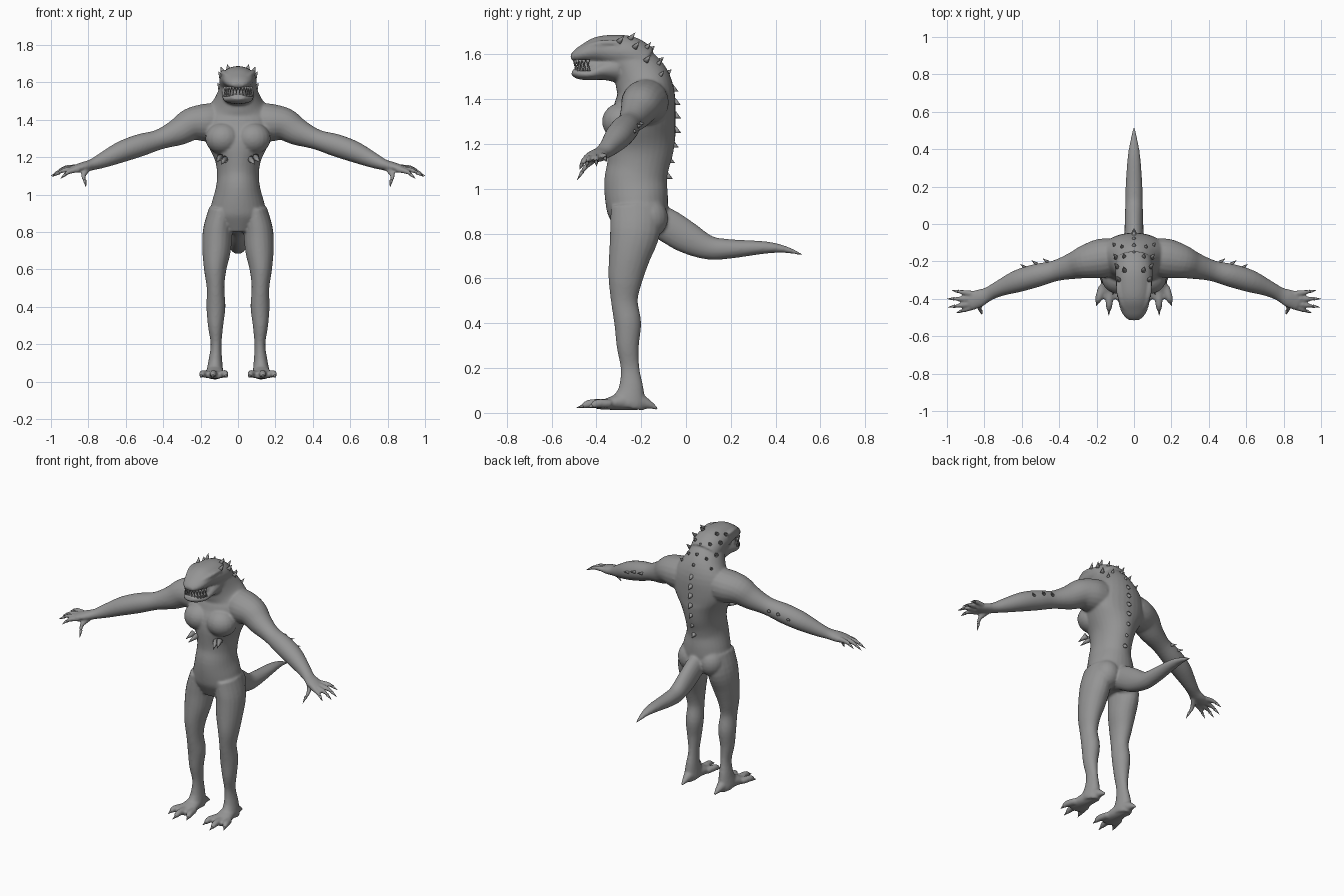
import bpy, bmesh, math
from mathutils import Vector, Matrix

skin = bpy.data.materials.new("grey skin")
skin.diffuse_color = (0.3, 0.3, 0.3, 1)


def spline(p, steps=4):
    """Smoothly interpolate section rows."""
    out = []
    for i in range(len(p) - 1):
        a, b, c, d = p[max(i - 1, 0)], p[i], p[i + 1], p[min(i + 2, len(p) - 1)]
        for s in range(steps):
            t = s / steps
            out.append([0.5 * (2 * q + (r - o) * t + (2 * o - 5 * q + 4 * r - u) * t * t
                               + (3 * q - o - 3 * r + u) * t ** 3)
                        for o, q, r, u in zip(a, b, c, d)])
    return out + [list(p[-1])]


def loft(bm, rows, hint=(1, 0, 0), n=20):
    """Skin ellipses along a path; row = x, y, z, half width along hint, half depth."""
    rows = spline(rows)
    pts = [Vector(r[:3]) for r in rows]
    rings = []
    for i, r in enumerate(rows):
        t = (pts[min(i + 1, len(pts) - 1)] - pts[max(i - 1, 0)]).normalized()
        a = Vector(hint)
        a = (a - t * a.dot(t)).normalized()
        b = t.cross(a)
        rings.append([bm.verts.new(pts[i] + a * math.cos(k * math.tau / n) * max(r[3], .002)
                                   + b * math.sin(k * math.tau / n) * max(r[4], .002))
                      for k in range(n)])
    for p, q in zip(rings, rings[1:]):
        for k in range(n):
            bm.faces.new((p[k], p[(k + 1) % n], q[(k + 1) % n], q[k]))
    bm.faces.new(rings[0][::-1])
    bm.faces.new(rings[-1])


def blob(bm, c, s):
    bmesh.ops.create_uvsphere(bm, u_segments=20, v_segments=12, radius=1,
                              matrix=Matrix.Translation(c) @ Matrix.Diagonal((*s, 1)))


def spike(bm, base, direction, r, h, n=8):
    d = Vector(direction).normalized()
    m = Matrix.Translation(Vector(base) + d * h / 2) @ d.to_track_quat('Z', 'Y').to_matrix().to_4x4()
    bmesh.ops.create_cone(bm, cap_ends=True, segments=n, radius1=r, radius2=0.0005, depth=h, matrix=m)


def finish(bm, name):
    bmesh.ops.recalc_face_normals(bm, faces=bm.faces)
    for f in bm.faces:
        f.smooth = True
    me = bpy.data.meshes.new(name)
    bm.to_mesh(me)
    bm.free()
    me.materials.append(skin)
    ob = bpy.data.objects.new(name, me)
    bpy.context.collection.objects.link(ob)
    return ob


body, claws, spikes, teeth = (bmesh.new() for _ in range(4))

# Trunk and neck
loft(body, [(0, *r) for r in (
    (-.215, .80, .09, .09), (-.215, .88, .15, .13), (-.22, .95, .142, .14), (-.225, 1.03, .12, .14),
    (-.215, 1.10, .112, .138), (-.205, 1.18, .122, .15), (-.2, 1.27, .165, .155), (-.185, 1.35, .20, .14),
    (-.18, 1.43, .185, .128), (-.205, 1.50, .13, .12), (-.25, 1.56, .10, .10), (-.31, 1.59, .085, .085))], n=32)
# Skull, lower jaw and mouth interior
loft(body, [(0, *r) for r in (
    (-.513, 1.583, .03, .012), (-.49, 1.592, .055, .028), (-.45, 1.605, .075, .043), (-.39, 1.618, .088, .062),
    (-.32, 1.613, .097, .075), (-.25, 1.6, .1, .08), (-.19, 1.56, .095, .08))], n=28)
loft(body, [(0, *r) for r in (
    (-.508, 1.522, .035, .014), (-.48, 1.514, .06, .024), (-.43, 1.512, .08, .028),
    (-.37, 1.53, .086, .046), (-.30, 1.54, .088, .07))], n=28)
blob(body, (0, -.40, 1.55), (.066, .085, .03))
# Tail
loft(body, [(0, *r) for r in (
    (-.19, .87, .06, .07), (-.1, .845, .052, .075), (0, .785, .05, .072), (.1, .738, .047, .054),
    (.2, .732, .045, .043), (.35, .738, .035, .028), (.44, .73, .021, .016), (.52, .706, .004, .004))])

for s in (-1, 1):
    # Chest muscle, buttock and brow ridge
    blob(body, (s * .08, -.285, 1.30), (.095, .09, .085))
    blob(body, (s * .075, -.165, .87), (.08, .085, .09))
    loft(body, [(s * .035, -.475, 1.618, .008, .008), (s * .06, -.43, 1.638, .014, .012),
                (s * .082, -.36, 1.652, .014, .014), (s * .085, -.30, 1.65, .01, .01)], n=10)
    # Arm and palm
    loft(body, [(s * r[0], *r[1:]) for r in (
        (.12, -.175, 1.385, .10, .105), (.18, -.185, 1.385, .105, .1), (.25, -.20, 1.375, .092, .088),
        (.32, -.222, 1.335, .073, .073), (.42, -.25, 1.295, .056, .054), (.52, -.275, 1.265, .062, .06),
        (.62, -.305, 1.23, .06, .057), (.72, -.345, 1.185, .043, .042), (.78, -.375, 1.16, .038, .03),
        (.83, -.398, 1.147, .048, .027), (.88, -.418, 1.138, .045, .018))], hint=(0, 1, 0))
    # Fingers, thumb and their claws
    for root, tip in (((.85, -.375, 1.145), (.975, -.355, 1.12)), ((.86, -.40, 1.143), (1.0, -.40, 1.10)),
                      ((.86, -.425, 1.138), (.995, -.445, 1.095)), ((.85, -.44, 1.135), (.95, -.475, 1.085)),
                      ((.80, -.40, 1.14), (.812, -.487, 1.038))):
        a, b = Vector(root), Vector(tip)
        a.x *= s
        b.x *= s
        thumb = abs(tip[0]) < .9
        m = a.lerp(b, .5) + Vector((s * .02 if thumb else 0, 0, .014))
        e = m.lerp(b, .55) + Vector((0, 0, .003))
        loft(body, [(*a, .017, .017), (*m, .014, .013), (*e, .008, .008)], hint=(0, 0, 1) if not thumb else (1, 0, 0), n=10)
        k = m.lerp(e, .8)
        spike(claws, k, b - k, .0095, (b - k).length)
    # Leg
    loft(body, [(s * r[0], *r[1:]) for r in (
        (.09, -.225, .92, .065, .11), (.108, -.228, .81, .079, .112), (.115, -.252, .70, .076, .093),
        (.122, -.27, .60, .06, .077), (.12, -.275, .50, .047, .06), (.118, -.26, .40, .051, .06),
        (.12, -.26, .30, .041, .05), (.117, -.25, .20, .029, .042), (.121, -.245, .11, .037, .056),
        (.124, -.255, .05, .045, .075), (.124, -.26, .025, .04, .07))])
    # Foot with heel spur
    loft(body, [(s * r[0], *r[1:]) for r in (
        (.118, -.125, .016, .006, .005), (.12, -.16, .035, .018, .018), (.122, -.22, .052, .036, .04),
        (.124, -.29, .05, .048, .038), (.127, -.36, .038, .058, .024), (.128, -.40, .034, .05, .017))])
    # Toes and claws
    for x0, x1, y1 in ((.085, .058, -.452), (.13, .135, -.49), (.17, .203, -.44)):
        a, b = Vector((s * x0, -.34, .04)), Vector((s * x1, y1, .022))
        m = a.lerp(b, .55) + Vector((0, 0, .012))
        e = a.lerp(b, .82) + Vector((0, 0, .004))
        loft(body, [(*a, .023, .02), (*m, .02, .02), (*e, .012, .012)], n=12)
        k = a.lerp(b, .68) + Vector((0, 0, .008))
        spike(claws, k, b - k, .013, (b - k).length)
    # Chest spikes
    for x, z, h in ((.068, 1.19, .055), (.095, 1.2, .045)):
        spike(spikes, (s * x, -.325, z), (s * .35, -1, -.45), .02, h + .02)
    # Head horns and scattered neck spikes
    for x, y, z in ((.08, -.30, 1.655), (.05, -.25, 1.668), (.09, -.23, 1.63), (.05, -.18, 1.625),
                    (.095, -.18, 1.57), (.06, -.13, 1.55), (.10, -.12, 1.50)):
        spike(spikes, (s * x, y, z), (s * x * 4, .6, .75), .014, .038)
    # Forearm spikes
    for x, y, z in ((.46, -.205, 1.29), (.52, -.215, 1.28), (.58, -.235, 1.255)):
        spike(spikes, (s * x, y, z), (s * .8, .6, .1), .011, .035)
    # Teeth along both jaws
    for i in range(6):
        a = (i + .5) * .235
        x, y = s * .073 * math.sin(a), -.415 - .083 * math.cos(a)
        spike(teeth, (x, y, 1.578), (0, 0, -1), .009, .034, 6)
        spike(teeth, (x * 1.02, y + .004, 1.525), (0, 0, 1), .008, .03, 6)

# Dorsal spine row
for y, z in ((-.165, 1.615), (-.125, 1.565), (-.09, 1.51), (-.065, 1.45), (-.055, 1.39), (-.053, 1.33),
             (-.053, 1.265), (-.063, 1.20), (-.08, 1.13), (-.09, 1.06)):
    spike(spikes, (0, y, z), (0, 1, .9 if z > 1.48 else -.5), .018, .034)

# Fuse the body into one smooth skin
ob = finish(body, "body")
rm = ob.modifiers.new("fuse", 'REMESH')
rm.mode = 'VOXEL'
rm.voxel_size = 0.007
rm.use_smooth_shade = True
sm = ob.modifiers.new("soften", 'SMOOTH')
sm.factor = 0.5
sm.iterations = 6

finish(claws, "claws")
finish(spikes, "spikes")
finish(teeth, "teeth")
